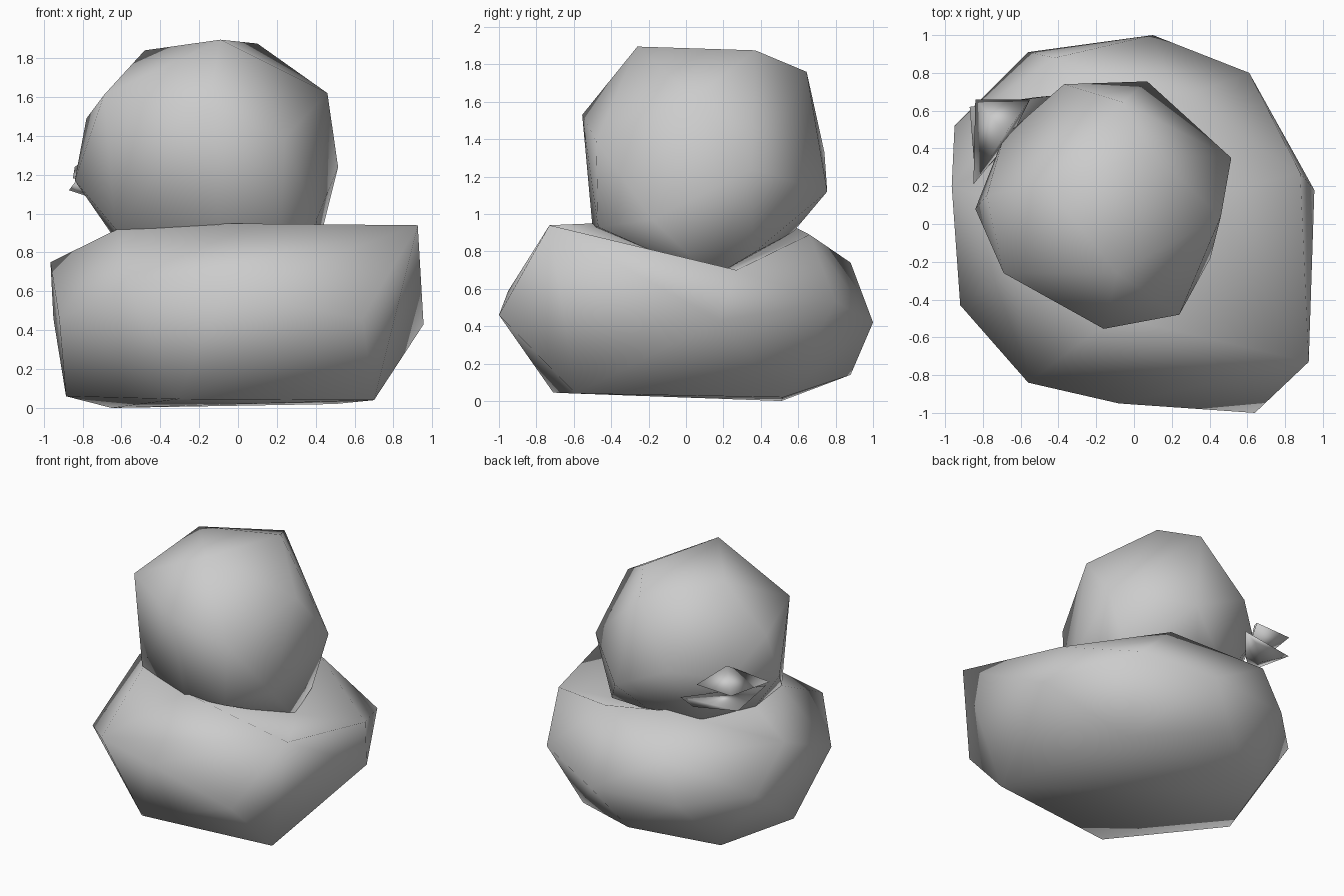
import bpy
import bmesh
from mathutils import Vector

# Remove the default object only
default_cube = bpy.data.objects.get("Cube")
if default_cube is not None:
    bpy.data.objects.remove(default_cube, do_unlink=True)


def make_material(name, colour):
    """One flat colour, visible in the viewport and in a render."""
    material = bpy.data.materials.new(name)
    material.use_nodes = True
    material.diffuse_color = colour
    shader = material.node_tree.nodes["Principled BSDF"]
    shader.inputs["Base Color"].default_value = colour
    shader.inputs["Roughness"].default_value = .8
    return material


plain_grey = make_material("plain grey", (.6, .6, .6, 1))


def make_hull(name, corners, sink_corner=None, sink_depth=0):
    """Faceted skin around a few corners, optionally with one corner pushed in."""
    mesh = bpy.data.meshes.new(name)
    bm = bmesh.new()
    for corner in corners:
        bm.verts.new(corner)
    result = bmesh.ops.convex_hull(bm, input=bm.verts[:])
    unused = {item for item in result["geom_interior"] + result["geom_unused"]
              if isinstance(item, bmesh.types.BMVert)}
    if unused:
        bmesh.ops.delete(bm, geom=list(unused), context="VERTS")

    # Push the chosen corner down to form a hollow
    if sink_corner is not None:
        target = Vector(sink_corner)
        for vert in bm.verts:
            if (vert.co - target).length < .001:
                vert.co.z -= sink_depth

    bmesh.ops.recalc_face_normals(bm, faces=bm.faces[:])
    for face in bm.faces:
        face.smooth = True
    bm.to_mesh(mesh)
    bm.free()
    mesh.materials.append(plain_grey)
    part = bpy.data.objects.new(name, mesh)
    bpy.context.scene.collection.objects.link(part)
    return part


# Body: flat base, widest belt, shoulders, and the raised tail corner
tail_tip = (.925, -.73, .94)
neck_hollow = (.4, .15, .99)

base_corners = [
    (-.65, .51, 0), (-.885, -.03, .06), (-.31, -.71, .045), (.7, -.59, .04),
    (.5, .52, .02), (-.13, .88, .14),
]
belt_corners = [
    (.955, .18, .43), (.61, .8, .53), (.1, 1, .42), (-.95, .52, .46),
    (-.92, -.43, .46), (-.56, -.84, .62), (-.08, -.95, .59), (.64, -1, .46),
    (-.56, .91, .43),
]
shoulder_corners = [
    (-.42, .88, .74), (.22, .66, .89), (.88, .27, .7), (-.965, .2, .75),
]
neck_corners = [
    (-.65, .1, .9), (-.2, .58, .93), (-.62, -.24, .92), (-.1, -.49, .95),
    (.22, -.47, .95),
]

make_hull(
    "body",
    base_corners + belt_corners + shoulder_corners + neck_corners
    + [tail_tip, neck_hollow],
    sink_corner=neck_hollow,
    sink_depth=.31,
)

# Head: narrow neck sunk into the body, wide cheeks, and a blunt crown
neck_ring = [
    (-.64, .1, .88), (-.63, -.25, .92), (-.1, -.5, .93), (.22, -.47, .93),
    (.405, -.18, .97), (.37, .14, .66), (.37, .36, .79), (-.1, .57, .9),
    (-.45, .45, .88),
]
cheek_ring = [
    (-.84, .08, 1.17), (.24, -.48, 1.39), (.515, .35, 1.24),
    (.07, .755, 1.12), (-.37, .74, 1.33), (-.69, .46, 1.25),
]
brow_ring = [
    (-.78, .15, 1.49), (-.69, -.26, 1.61), (-.16, -.555, 1.53),
    (.46, .04, 1.62),
]
crown = [
    (-.48, .22, 1.84), (-.09, -.26, 1.895), (.1, .37, 1.875),
    (-.06, .645, 1.76),
]
make_hull("head", neck_ring + cheek_ring + brow_ring + crown)

# Beak: two pointed flaps, each with side corners, a tip and a thick root
make_hull("upper_beak", [
    (-.55, .66, 1.25), (-.85, .21, 1.18), (-.84, .66, 1.24),
    (-.68, .48, 1.36), (-.66, .44, 1.19),
])
make_hull("lower_beak", [
    (-.43, .68, 1.13), (-.84, .24, 1.16), (-.87, .62, 1.12),
    (-.72, .5, 1.07), (-.53, .67, 1.08), (-.64, .43, 1.12),
])
